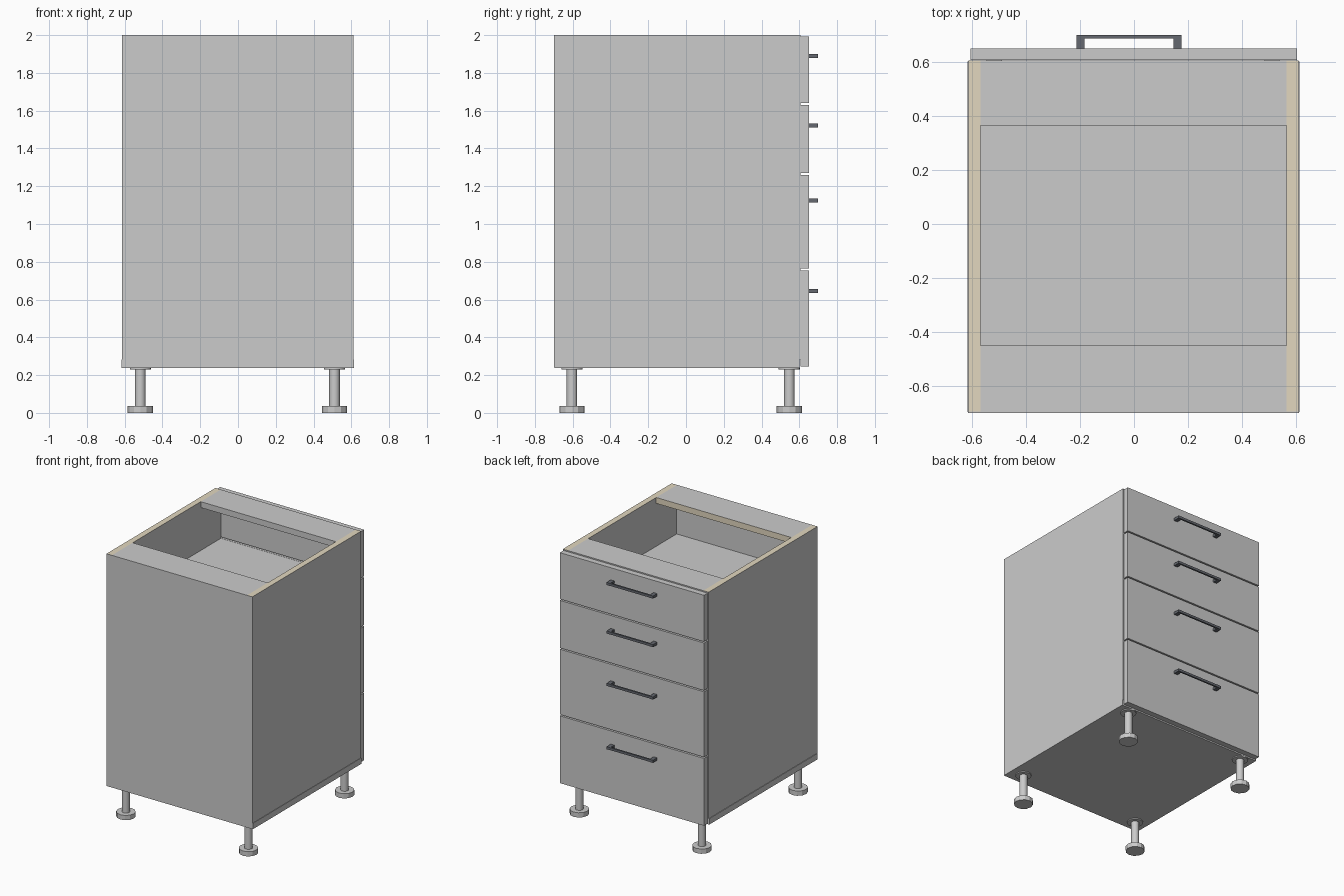
import bpy, bmesh
from mathutils import Vector

if "Cube" in bpy.data.objects:
    bpy.data.objects.remove(bpy.data.objects["Cube"])


def material(name, rgb):
    m = bpy.data.materials.new(name)
    m.diffuse_color = (*rgb, 1)
    m.use_nodes = True
    m.node_tree.nodes["Principled BSDF"].inputs["Base Color"].default_value = m.diffuse_color
    return m


RAW = material("raw_board_edge", (0.76, 0.68, 0.52))
DARK = material("dark_metal", (0.13, 0.14, 0.16))


def finish(bm, name):
    mesh = bpy.data.meshes.new(name)
    bm.to_mesh(mesh)
    bm.free()
    ob = bpy.data.objects.new(name, mesh)
    bpy.context.collection.objects.link(ob)
    return ob


def add_box(bm, x, y, z):
    lo, hi = Vector((x[0], y[0], z[0])), Vector((x[1], y[1], z[1]))
    for v in bmesh.ops.create_cube(bm, size=1)["verts"]:
        v.co = (lo + hi) / 2 + v.co * (hi - lo)


def board(name, x, y, z, raw_dir=None):
    """Box panel; the face pointing along raw_dir shows the bare board."""
    bm = bmesh.new()
    add_box(bm, x, y, z)
    ob = finish(bm, name)
    if raw_dir:
        ob.data.materials.append(None)
        ob.data.materials.append(RAW)
        for p in ob.data.polygons:
            if p.normal.dot(Vector(raw_dir)) > 0.9:
                p.material_index = 1
    return ob


# Carcass: sides stand on the bottom board, thin back closes the -y side
board("bottom_panel", (-0.617, 0.613), (-0.697, 0.602), (0.238, 0.283))
board("left_side", (-0.613, -0.568), (-0.695, 0.605), (0.283, 2.0), (0, 0, 1))
board("right_side", (0.565, 0.61), (-0.695, 0.605), (0.283, 2.0), (0, 0, 1))
board("back_panel", (-0.614, 0.611), (-0.70, -0.695), (0.24, 2.0))

# Top rails
board("back_rail", (-0.568, 0.565), (-0.695, -0.45), (1.955, 2.0), (0, 1, 0))
board("front_rail", (-0.568, 0.565), (0.365, 0.605), (1.955, 2.0))

# Drawer fronts, dividers behind their gaps, and handles: (bottom, top, handle height)
DRAWERS = [(0.245, 0.755, 0.645), (0.765, 1.26, 1.125),
           (1.27, 1.63, 1.522), (1.64, 1.992, 1.89)]
HX0, HX1 = -0.213, 0.176
for i, (z0, z1, hz) in enumerate(DRAWERS, 1):
    board(f"drawer_front_{i}", (-0.606, 0.603), (0.607, 0.65), (z0, z1))
    if i < 4:
        board(f"divider_{i}", (-0.568, 0.565), (-0.695, 0.605), (z1 - 0.04, z1))
    bm = bmesh.new()
    add_box(bm, (HX0, HX0 + 0.03), (0.65, 0.70), (hz - 0.01, hz + 0.01))
    add_box(bm, (HX1 - 0.03, HX1), (0.65, 0.70), (hz - 0.01, hz + 0.01))
    add_box(bm, (HX0 + 0.03, HX1 - 0.03), (0.687, 0.70), (hz - 0.009, hz + 0.009))
    finish(bm, f"handle_{i}").data.materials.append(DARK)


def cylinder(name, x, y, r, z0, z1, sides):
    bm = bmesh.new()
    bmesh.ops.create_cone(bm, cap_ends=True, segments=sides, radius1=r, radius2=r, depth=z1 - z0)
    bmesh.ops.translate(bm, verts=bm.verts, vec=(x, y, (z0 + z1) / 2))
    ob = finish(bm, name)
    for p in ob.data.polygons:
        p.use_smooth = abs(p.normal.z) < 0.5 and sides > 12
    for e in ob.data.edges:
        a, b = (ob.data.vertices[k].co for k in e.vertices)
        e.use_edge_sharp = abs(a.z - b.z) < 1e-4
    return ob


# Adjustable legs: mounting flange, stem and foot
for fx, x in (("left", -0.517), ("right", 0.511)):
    for fy, y in (("back", -0.604), ("front", 0.547)):
        cylinder(f"{fy}_{fx}_leg_flange", x, y, 0.056, 0.23, 0.24, 20)
        cylinder(f"{fy}_{fx}_leg_stem", x, y, 0.028, 0.035, 0.232, 20)
        cylinder(f"{fy}_{fx}_leg_foot", x, y, 0.067, 0.0, 0.036, 12)
